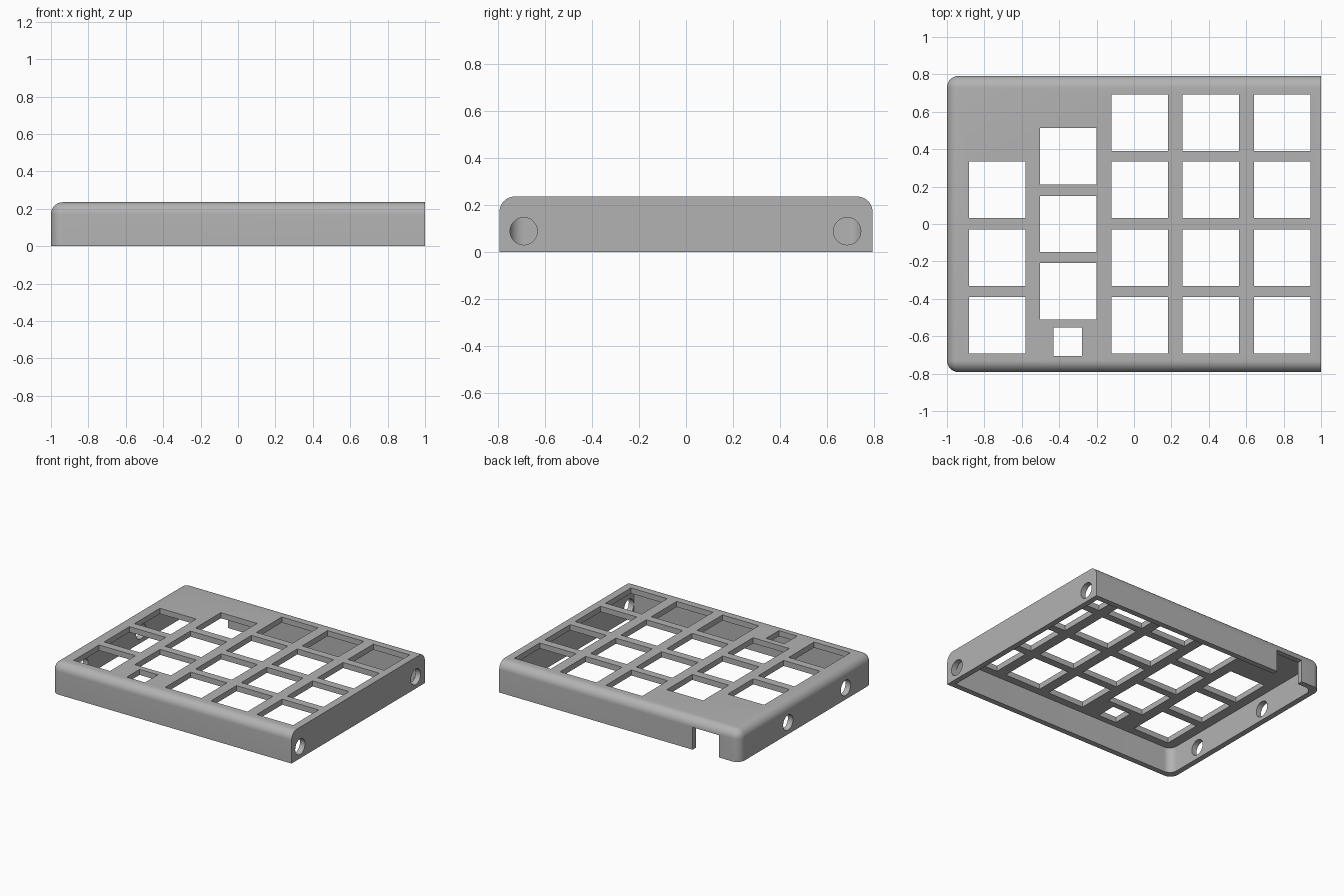
import bpy, bmesh, math
from mathutils import Matrix, Vector

if "Cube" in bpy.data.objects:
    bpy.data.objects.remove(bpy.data.objects["Cube"])

W, D, H = 2.0, 1.585, 0.235      # overall size
T = 0.042                        # wall and top plate thickness

grey = bpy.data.materials.new("plain grey")
grey.diffuse_color = (0.45, 0.45, 0.45, 1)
grey.use_nodes = True
grey.node_tree.nodes["Principled BSDF"].inputs["Base Color"].default_value = grey.diffuse_color


def add_box(bm, x0, x1, y0, y1, z0, z1):
    size = (x1 - x0, y1 - y0, z1 - z0)
    mid = ((x0 + x1) / 2, (y0 + y1) / 2, (z0 + z1) / 2)
    m = Matrix.Translation(mid) @ Matrix.Diagonal((*size, 1))
    return bmesh.ops.create_cube(bm, size=1, matrix=m)["verts"]


def add_drill(bm, x0, x1, y, z, r):
    m = Matrix.Translation(((x0 + x1) / 2, y, z)) @ Matrix.Rotation(math.pi / 2, 4, 'Y')
    bmesh.ops.create_cone(bm, cap_ends=True, segments=48, radius1=r, radius2=r,
                          depth=x1 - x0, matrix=m)


def round_edges(bm, radius, test):
    edges = [e for e in bm.edges if test((e.verts[0].co + e.verts[1].co) / 2)]
    bmesh.ops.bevel(bm, geom=edges, offset=radius, segments=10, profile=0.5,
                    affect='EDGES', clamp_overlap=True)


def finish(bm, name):
    bmesh.ops.recalc_face_normals(bm, faces=bm.faces)
    mesh = bpy.data.meshes.new(name)
    bm.to_mesh(mesh)
    bm.free()
    mesh.materials.append(grey)
    ob = bpy.data.objects.new(name, mesh)
    bpy.context.collection.objects.link(ob)
    return ob


def cut(target, cutter):
    mod = target.modifiers.new("cut", 'BOOLEAN')
    mod.operation, mod.solver, mod.object = 'DIFFERENCE', 'EXACT', cutter
    bpy.context.view_layer.objects.active = target
    bpy.ops.object.modifier_apply(modifier=mod.name)
    bpy.data.objects.remove(cutter)


# Outer shell: top and left edges rounded, right side left square
bm = bmesh.new()
add_box(bm, -W / 2, W / 2, -D / 2, D / 2, 0, H)
round_edges(bm, 0.064, lambda c: c.x < 0.9 and c.z > 0.05
            and (abs(c.y) > 0.7 or c.z > 0.2))
case = finish(bm, "case_top_shell")

# Hollow inside, open at the bottom, with rounded left corners
bm = bmesh.new()
add_box(bm, -W / 2 + T, W / 2 - T, -D / 2 + T, D / 2 - T, -0.1, H - T)
round_edges(bm, 0.06, lambda c: c.x < -0.9 and abs(c.y) > 0.7)
cut(case, finish(bm, "cavity_cutter"))

# Key openings, side holes and rear port notch
bm = bmesh.new()
PX, PY, K = 0.381, 0.361, 0.151   # key pitch and half opening


def key(x, y, h=K):
    add_box(bm, x - h, x + h, y - h, y + h, 0.17, 0.3)


for col in range(5):
    x = 0.03 + (col - 2) * PX
    rows = [0.362, 0.0, -0.36] if col == 1 else [0.182, -0.18, -0.541]
    if col > 1:
        rows.append(0.542)
    for y in rows:
        key(x, y)
key(-0.355, -0.63, 0.076)
for y in (-0.69, 0.685):
    add_drill(bm, 0.95, 1.1, y, 0.088, 0.058)
for y in (-0.47, 0.215):
    add_drill(bm, -1.1, -0.94, y, 0.088, 0.058)
add_box(bm, -0.83, -0.61, 0.73, 0.9, -0.1, 0.168)
cut(case, finish(bm, "opening_cutter"))

bpy.ops.object.select_all(action='DESELECT')
case.select_set(True)
bpy.context.view_layer.objects.active = case
bpy.ops.object.shade_smooth_by_angle(angle=math.radians(30))
